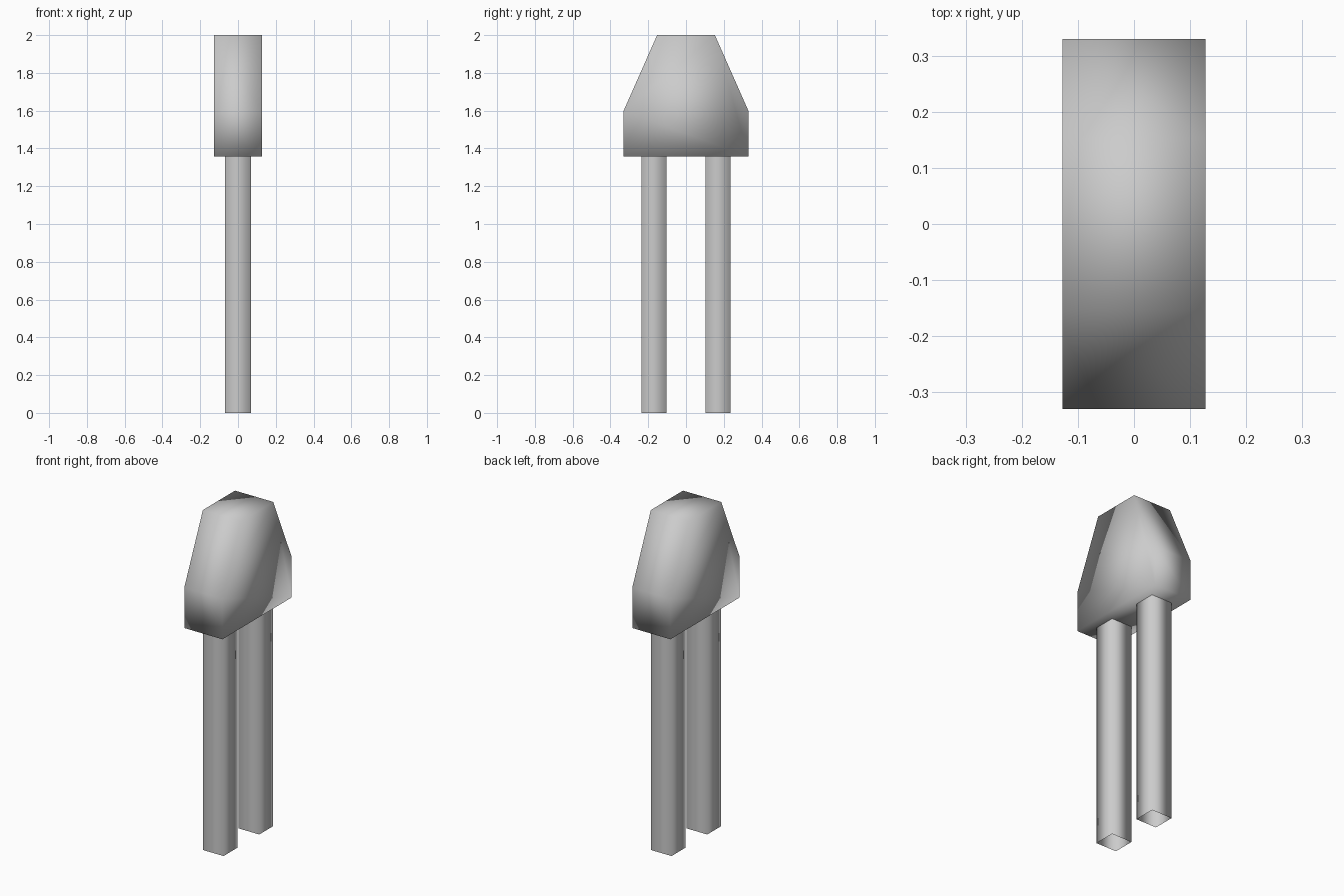
import bpy

if "Cube" in bpy.data.objects:
    bpy.data.objects.remove(bpy.data.objects["Cube"])


def prism(name, profile, to_3d, low, high, capped):
    """Extrude a closed 2D profile between two levels and shade it smooth."""
    n = len(profile)
    verts = [to_3d(a, b, level) for level in (low, high) for a, b in profile]
    faces = [(i, (i + 1) % n, (i + 1) % n + n, i + n) for i in range(n)]
    if capped:
        faces += [tuple(reversed(range(n))), tuple(range(n, 2 * n))]
    mesh = bpy.data.meshes.new(name)
    mesh.from_pydata(verts, [], faces)
    mesh.shade_smooth()
    obj = bpy.data.objects.new(name, mesh)
    bpy.context.collection.objects.link(obj)
    return obj


# Tapered body: closed hexagonal side profile (y, z), extruded along x
body_profile = [(-0.33, 1.357), (0.33, 1.357), (0.33, 1.60),
                (0.153, 2.0), (-0.153, 2.0), (-0.33, 1.60)]
prism("body", body_profile, lambda y, z, x: (x, y, z), -0.127, 0.127, True)

# Two square prongs: open-ended tubes below the body
hx, hy = 0.069, 0.066
for name, cy in (("front_prong", -0.17), ("back_prong", 0.17)):
    square = [(-hx, cy - hy), (hx, cy - hy), (hx, cy + hy), (-hx, cy + hy)]
    prism(name, square, lambda x, y, z: (x, y, z), 0.0, 1.357, False)
